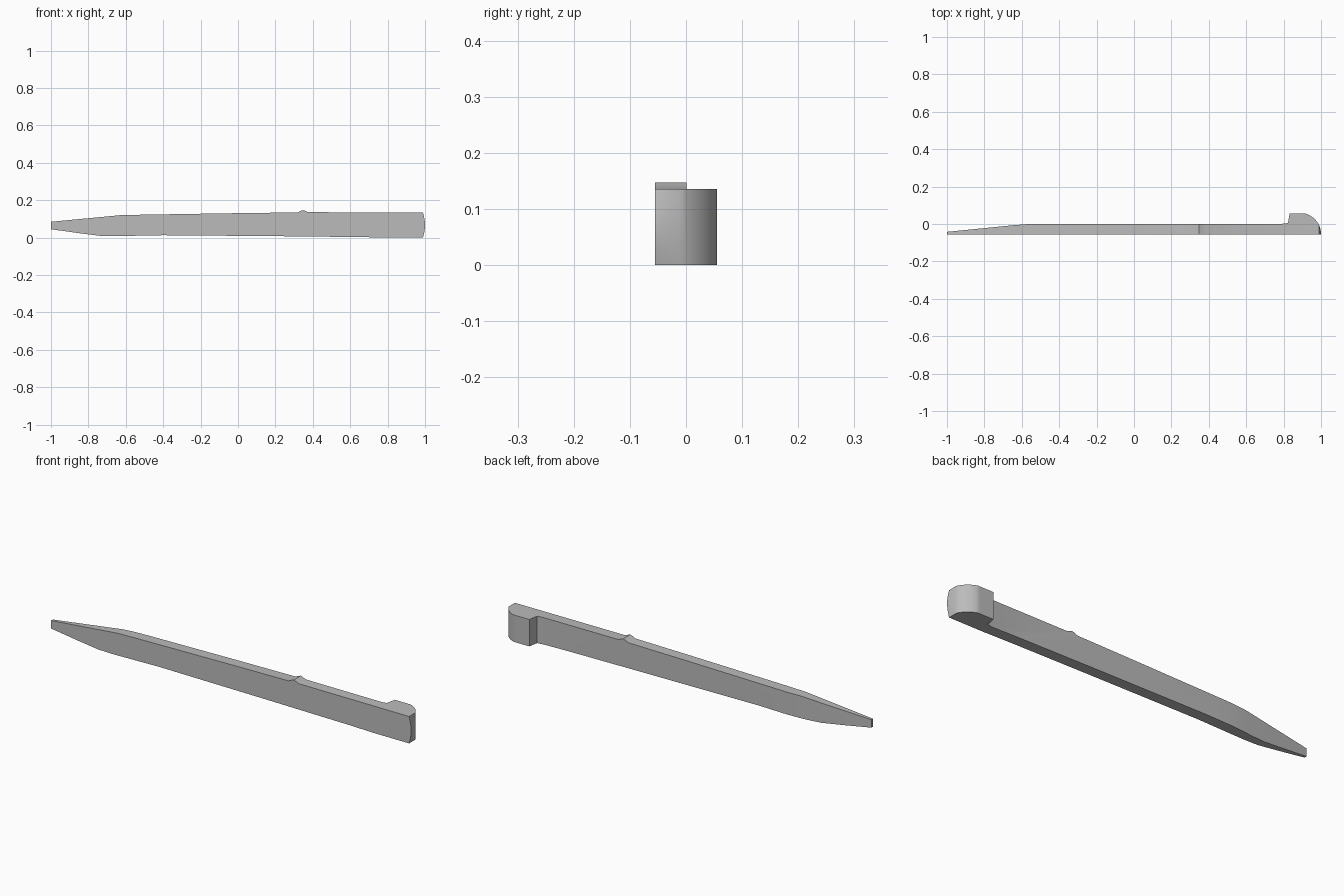
import bpy
import bmesh
import math

cube = bpy.data.objects.get("Cube")
if cube:
    bpy.data.objects.remove(cube, do_unlink=True)

grey = bpy.data.materials.new("plain grey")
grey.use_nodes = True
colour = (0.5, 0.5, 0.5, 1)
grey.diffuse_color = colour
grey.node_tree.nodes["Principled BSDF"].inputs["Base Color"].default_value = colour


def prism(name, outline, place, low, high):
    """Extrude a 2D outline; place(u, v, depth) gives the 3D position."""
    bm = bmesh.new()
    base = bm.faces.new([bm.verts.new(place(u, v, low)) for u, v in outline])
    top = bmesh.ops.extrude_face_region(bm, geom=[base])["geom"]
    for v in top:
        if isinstance(v, bmesh.types.BMVert):
            v.co += place(0, 0, high - low)
    bmesh.ops.recalc_face_normals(bm, faces=bm.faces)
    mesh = bpy.data.meshes.new(name)
    bm.to_mesh(mesh)
    bm.free()
    mesh.materials.append(grey)
    obj = bpy.data.objects.new(name, mesh)
    bpy.context.collection.objects.link(obj)
    return obj


from mathutils import Vector

# Plan: flat front, tapered tip, thumb hook with a rounded end
plan = [(-1, -0.055), (1, -0.055)]
plan += [(0.885 + 0.115 * math.cos(a), -0.055 + 0.115 * math.sin(a))
         for a in [math.pi / 2 * i / 16 for i in range(1, 17)]]
plan += [(0.832, 0.06), (0.823, 0.005), (0.79, 0.001), (0.2, 0.001),
         (-0.56, 0.0), (-0.64, -0.006), (-1, -0.042)]
plan = [(x, min(y, 0.055)) for x, y in plan]

# Side silhouette: tapered tip, small bump on top, bulging end
side = [(-1, 0.045), (-0.85, 0.024), (-0.74, 0.01), (-0.66, 0.008),
        (-0.4, 0.013), (0.2, 0.008), (0.66, 0.003), (0.8, 0)]
side += [(0.989 + 0.011 * math.sin(math.pi * i / 10), 0.0135 * i) for i in range(11)]
side += [(0.375, 0.136), (0.36, 0.143), (0.348, 0.147), (0.335, 0.143),
         (0.32, 0.135), (0, 0.131), (-0.5, 0.123), (-0.63, 0.12), (-1, 0.085)]

pick = prism("pick_body", plan, lambda x, y, d: Vector((x, y, d)), -0.1, 0.3)
cutter = prism("side_cutter", side, lambda x, z, d: Vector((x, d, z)), -0.3, 0.3)
cutter.hide_render = True

# Keep only what lies inside both outlines
cut = pick.modifiers.new("side shape", "BOOLEAN")
cut.operation = "INTERSECT"
cut.solver = "EXACT"
cut.object = cutter
bpy.context.view_layer.objects.active = pick
pick.select_set(True)
cutter.select_set(False)
bpy.ops.object.modifier_apply(modifier=cut.name)
bpy.data.objects.remove(cutter, do_unlink=True)
bpy.ops.object.shade_smooth_by_angle(angle=math.radians(30))
